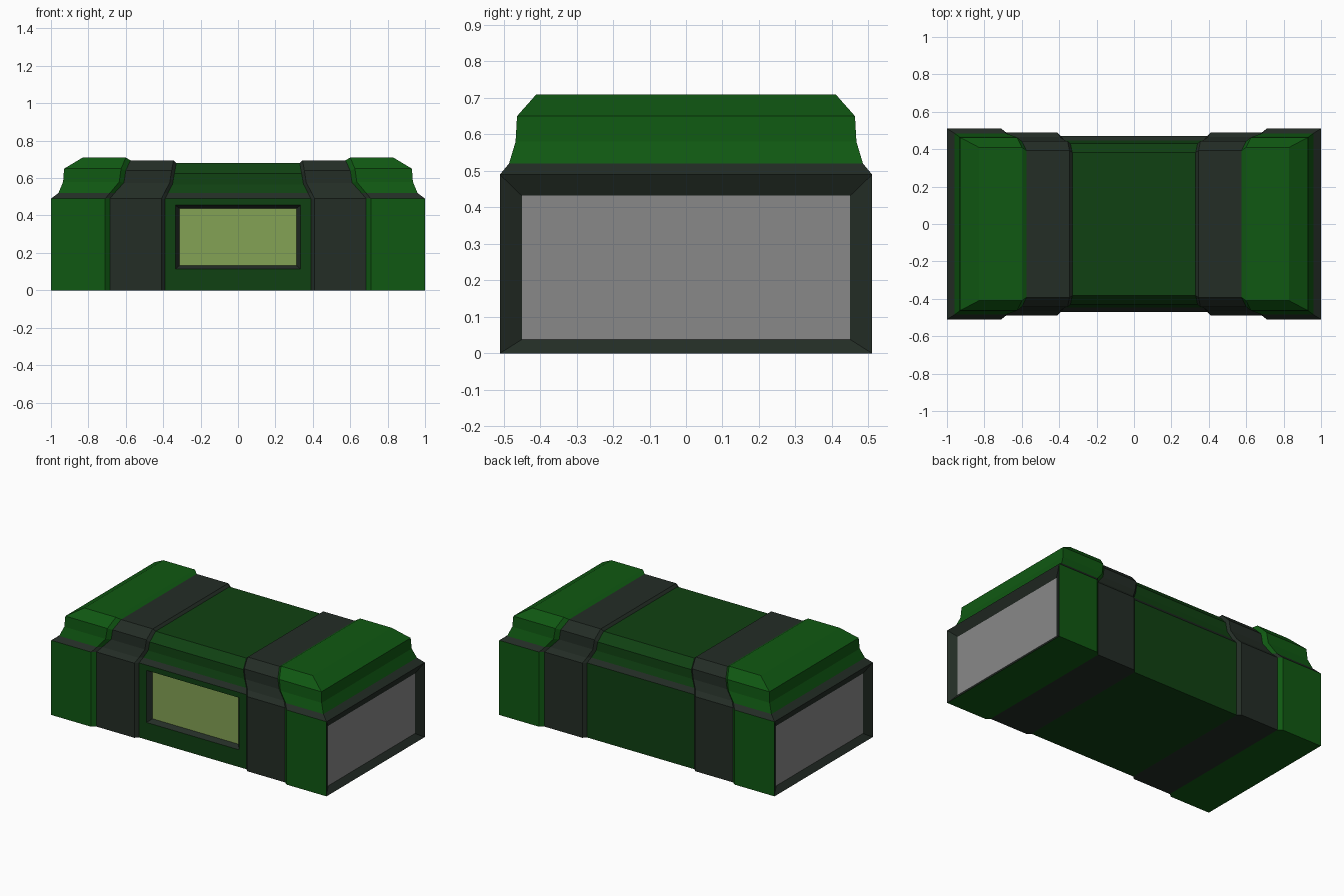
import bpy, bmesh
from mathutils import Vector

if "Cube" in bpy.data.objects:
    bpy.data.objects.remove(bpy.data.objects["Cube"])

# Flat colours
def material(name, rgb):
    m = bpy.data.materials.new(name)
    m.diffuse_color = (*rgb, 1)
    m.use_nodes = True
    m.node_tree.nodes["Principled BSDF"].inputs["Base Color"].default_value = m.diffuse_color
    return m

MATS = [material("bright green", (0.005, 0.098, 0.006)),
        material("dark green", (0.005, 0.053, 0.006)),
        material("dark trim", (0.017, 0.026, 0.019)),
        material("grey panel", (0.25, 0.25, 0.25)),
        material("lime screen", (0.23, 0.36, 0.09))]
BRIGHT, DARK, TRIM, GREY, LIME = range(5)

# Half cross-sections (y, z) from the floor up to the lid
END = [(.51, 0), (.51, .49), (.485, .52), (.467, .58), (.463, .65), (.41, .71)]
STRAP = [(.49, 0), (.49, .49), (.465, .52), (.445, .575), (.443, .64), (.392, .695)]
MID = [(.47, 0), (.47, .49), (.447, .52), (.432, .567), (.43, .625), (.383, .68)]

# x position of each seam at every profile level
X_TIP = [1, 1, .96, .935, .93, .83]
X_END = [.71, .71, .685, .635, .625, .60]
X_STRAP_OUT = [.685, .685, .66, .61, .60, .575]
X_STRAP_IN = [.41, .41, .395, .365, .355, .345]
X_MID = [.39, .39, .375, .35, .34, .33]

def ring(profile, xs, s):
    pts = [(s * x, -y, z) for (y, z), x in zip(profile, xs)]
    return pts + [(x, -y, z) for x, y, z in reversed(pts)]

def face(bm, pts, mat, out=None):
    """Add a face that points along 'out' (default: away from the x axis)."""
    f = bm.faces.new([bm.verts.new(p) for p in pts])
    f.normal_update()
    c = f.calc_center_median()
    out = Vector(out) if out else Vector((0, c.y, c.z - .3))
    if f.normal.dot(out) < 0:
        f.normal_flip()
    f.material_index = mat

def bridge(bm, a, b, mat, skip=()):
    """Skin between two rings; the ledge above the walls is trim."""
    n = len(a)
    for i in range(n):
        if i not in skip:
            j = (i + 1) % n
            face(bm, [a[i], a[j], b[j], b[i]], TRIM if i in (1, 9) else mat)

def band(bm, outer, inner, mat, out):
    for i in range(4):
        j = (i + 1) % 4
        face(bm, [outer[i], outer[j], inner[j], inner[i]], mat, out)

def finish(bm, name):
    bmesh.ops.remove_doubles(bm, verts=bm.verts, dist=1e-5)
    me = bpy.data.meshes.new(name)
    bm.to_mesh(me)
    bm.free()
    for m in MATS:
        me.materials.append(m)
    bpy.context.collection.objects.link(bpy.data.objects.new(name, me))

def rect(fn, u, lo, hi):
    return [fn(-u, lo), fn(u, lo), fn(u, hi), fn(-u, hi)]

for side, s in (("left", -1), ("right", 1)):
    out = (s, 0, 0)
    # End cap: skin, sloped lid end, recessed end panel
    bm = bmesh.new()
    tip, inner = ring(END, X_TIP, s), ring(END, X_END, s)
    bridge(bm, tip, inner, BRIGHT)
    bridge(bm, inner, ring(STRAP, X_STRAP_OUT, s), BRIGHT)
    for i in range(1, 5):
        face(bm, [tip[i], tip[i + 1], tip[10 - i], tip[11 - i]],
             TRIM if i == 1 else BRIGHT, out)
    panel = rect(lambda y, z: (s * .97, y, z), .45, .038, .432)
    band(bm, rect(lambda y, z: (s, y, z), .51, 0, .49), panel, TRIM, out)
    face(bm, panel, GREY, out)
    finish(bm, "end_cap_" + side)

    # Strap wrapping around the crate
    bm = bmesh.new()
    strap_in = ring(STRAP, X_STRAP_IN, s)
    bridge(bm, ring(STRAP, X_STRAP_OUT, s), strap_in, TRIM)
    bridge(bm, strap_in, ring(MID, X_MID, s), TRIM)
    finish(bm, "strap_" + side)

# Middle body with a recessed screen in the front wall
bm = bmesh.new()
bridge(bm, ring(MID, X_MID, -1), ring(MID, X_MID, 1), DARK, skip=(0,))
front = (0, -1, 0)
wall = rect(lambda x, z: (x, -.47, z), .39, 0, .49)
rim = rect(lambda x, z: (x, -.47, z), .335, .113, .455)
screen = rect(lambda x, z: (x, -.44, z), .313, .132, .438)
band(bm, wall, rim, DARK, front)
band(bm, rim, screen, TRIM, front)
face(bm, screen, LIME, front)
finish(bm, "middle_body")
